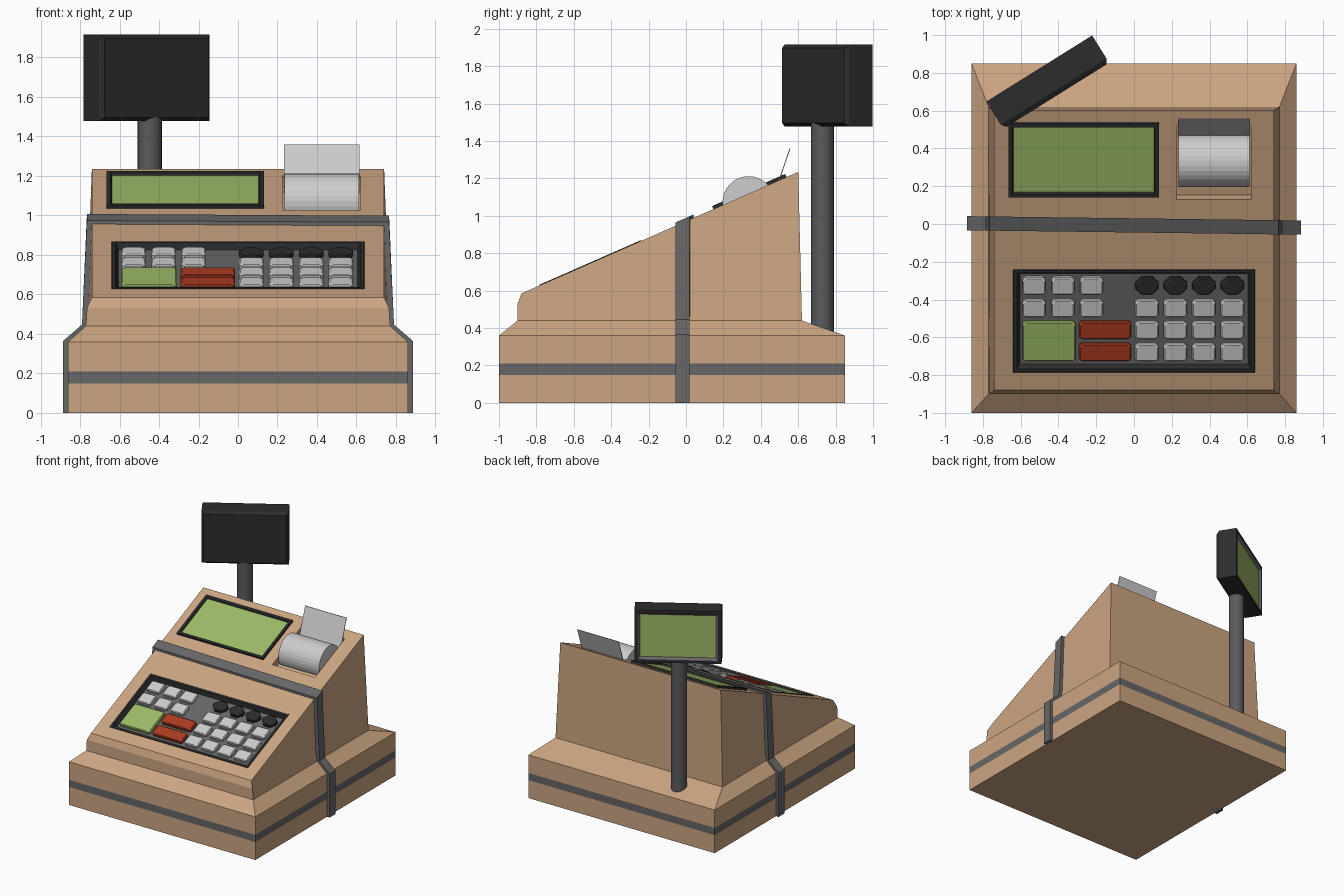
import bpy, bmesh, math
from mathutils import Matrix, Vector

if "Cube" in bpy.data.objects:
    bpy.data.objects.remove(bpy.data.objects["Cube"])


def srgb(c):
    return tuple((v / 255 / 12.92) if v < 10 else ((v / 255 + 0.055) / 1.055) ** 2.4 for v in c) + (1,)


MATS = {}
for mat_name, rgb in {"tan": (204, 165, 130), "grey": (103, 103, 103), "black": (44, 44, 44),
                      "pole_grey": (92, 90, 92), "light_grey": (205, 205, 205),
                      "green": (158, 187, 104), "red": (170, 58, 32)}.items():
    MATS[mat_name] = bpy.data.materials.new(mat_name)
    MATS[mat_name].diffuse_color = srgb(rgb)

# Sloped console top: z along y, and a frame lying on it (local z = normal)
Y0, Z0, Y1, Z1 = -0.88, 0.585, 0.60, 1.235
ANG = math.atan2(Z1 - Z0, Y1 - Y0)


def slope(y):
    return Z0 + (y - Y0) * math.tan(ANG)


SLOPE = Matrix.Translation((0, 0, slope(0))) @ Matrix.Rotation(ANG, 4, 'X')


def finish(name, bm, mats):
    bmesh.ops.recalc_face_normals(bm, faces=bm.faces)
    me = bpy.data.meshes.new(name)
    bm.to_mesh(me)
    bm.free()
    for m in mats:
        me.materials.append(MATS[m])
    ob = bpy.data.objects.new(name, me)
    bpy.context.collection.objects.link(ob)
    return ob


def rect(x0, x1, y0, y1, z, cut=0.0):
    """Rectangle loop, with optional cut corners."""
    if cut == 0:
        return [(x0, y0, z), (x1, y0, z), (x1, y1, z), (x0, y1, z)]
    c = cut
    return [(x0 + c, y0, z), (x1 - c, y0, z), (x1, y0 + c, z), (x1, y1 - c, z),
            (x1 - c, y1, z), (x0 + c, y1, z), (x0, y1 - c, z), (x0, y0 + c, z)]


def loft(name, loops, bands, start=None, end=None, matrix=Matrix()):
    """Join loops with quads; bands gives a colour per gap, start/end cap colours."""
    used = list(dict.fromkeys([m for m in bands + [start, end] if m]))
    bm = bmesh.new()
    rows = [[bm.verts.new(matrix @ Vector(p)) for p in lp] for lp in loops]
    n = len(loops[0])
    for a, b, m in zip(rows, rows[1:], bands):
        for i in range(n):
            f = bm.faces.new((a[i], a[(i + 1) % n], b[(i + 1) % n], b[i]))
            f.material_index = used.index(m)
    for row, m in ((rows[0], start), (rows[-1], end)):
        if m:
            bm.faces.new(row).material_index = used.index(m)
    return finish(name, bm, used)


def on_slope(x0, x1, y0, y1, h, inset=0.0, cut=0.0):
    """Loop on the sloped top, y given in world units."""
    k = math.cos(ANG)
    return rect(x0 + inset, x1 - inset, y0 / k + inset, y1 / k - inset, h, cut)


def cylinder(name, mat, radius, length, sides, matrix):
    bm = bmesh.new()
    bmesh.ops.create_cone(bm, cap_ends=True, segments=sides, radius1=radius, radius2=radius,
                          depth=length, matrix=matrix)
    return finish(name, bm, [mat])


# Drawer base with grey stripe and chamfered top
loft("base", [rect(-.86, .86, -1, .85, z) for z in (0, .15, .21, .36)] + [rect(-.77, .77, -.90, .62, .44)],
     ["tan", "grey", "tan", "tan"], "tan", "tan")

# Console body: side profile (y, z, half width)
profile = [(-.90, .44, .77), (-.90, .53, .765), (Y0, Z0, .74), (Y1, Z1, .74), (.62, .44, .77)]
body = loft("console_body", [[(s * w, y, z) for y, z, w in profile] for s in (-1, 1)],
            ["tan"], "tan", "tan")

# Recesses for keypad and paper roll
KEYPAD = (-.64, .64, -.785, -.24)
TRAY = (.225, .62, .13, .52)
for area, depth in ((KEYPAD, .034), (TRAY, .06)):
    cutter = loft("cutter", [on_slope(*area, h) for h in (-depth, .1)], ["tan"], "tan", "tan", SLOPE)
    cutter.hide_render = True
    mod = body.modifiers.new("recess", 'BOOLEAN')
    mod.operation, mod.solver, mod.object = 'DIFFERENCE', 'EXACT', cutter
    bpy.context.view_layer.objects.active = body
    bpy.ops.object.modifier_apply(modifier="recess")
    bpy.data.objects.remove(cutter)

# Keypad frame and floor
loft("keypad_panel", [on_slope(*KEYPAD, .0), on_slope(*KEYPAD, .004, .003), on_slope(*KEYPAD, .004, .02),
                      on_slope(*KEYPAD, -.03, .036)], ["black"] * 3, None, "grey", SLOPE)


def key(name, mat, x0, x1, y0, y1, cut):
    area = (x0, x1, y0, y1)
    loft(name, [on_slope(*area, -.031, 0, cut), on_slope(*area, -.009, 0, cut),
                on_slope(*area, -.004, .006, cut)], [mat] * 2, None, mat, SLOPE)


# Keys
rows = [(-.378, -.288), (-.497, -.407), (-.612, -.522), (-.73, -.64)]
for r, (ya, yb) in enumerate(rows):
    for c in range(4):
        x = .006 + c * .151
        key("function_key" if r == 0 else "number_key", "black" if r == 0 else "light_grey",
            x, x + .124, ya, yb, .034 if r == 0 else .014)
    if r < 2:
        for c in range(3):
            x = -.59 + c * .152
            key("side_key", "light_grey", x, x + .122, ya, yb, .014)
    else:
        key("red_key", "red", -.29, -.015, ya, yb, .012)
key("enter_key", "green", -.59, -.31, -.73, -.522, .012)

# Operator screen on the slope
SCREEN = (-.665, .132, .147, .537)
loft("operator_screen", [on_slope(*SCREEN, -.002), on_slope(*SCREEN, .018), on_slope(*SCREEN, .018, .02),
                         on_slope(*SCREEN, .006, .027)], ["black"] * 3, None, "green", SLOPE)

# Paper roll and printed strip
cylinder("paper_roll", "light_grey", .14, .375, 32,
         Matrix.Translation((.424, .335, 1.072)) @ Matrix.Rotation(math.pi / 2, 4, 'Y'))
loft("paper_strip", [rect(.232, .614, y, y + .005, z) for y, z in ((.465, 1.10), (.553, 1.36))],
     ["light_grey"], "light_grey", "light_grey")

# Strap running over the body, slightly skewed
outer = [(.885, 0), (.885, .365), (.79, .447), (.765, .018)]
inner = [(.85, 0), (.85, .35), (.755, .42), (.73, -.02)]


def strap_loop(half, y):
    right = [(x, y - .013 * x, z) for x, z in half]
    left = [(-x, y + .013 * x, z) for x, z in reversed(half)]
    pts = right + left
    for i in (3, 4):  # top corners follow the slope
        px, py, h = pts[i]
        pts[i] = (px, py, slope(py) + h)
    return pts


bm = bmesh.new()
loops = [[bm.verts.new(p) for p in strap_loop(half, y)]
         for half, y in ((outer, -.045), (outer, .03), (inner, .03), (inner, -.045))]
for a, b in zip(loops, loops[1:] + loops[:1]):
    for i in range(7):
        bm.faces.new((a[i], a[i + 1], b[i + 1], b[i]))
for i in (0, 7):
    bm.faces.new([lp[i] for lp in loops])
finish("strap", bm, ["grey"])

# Customer display pole
pole = cylinder("display_pole", "pole_grey", .061, 1.16, 24, Matrix.Translation((-.447, .73, .95)))
bpy.ops.object.select_all(action='DESELECT')
pole.select_set(True)
bpy.context.view_layer.objects.active = pole
bpy.ops.object.shade_smooth_by_angle(angle=math.radians(40))

# Customer display, screen turned to the back left
turn = (Matrix.Translation((-.457, .752, 1.697)) @ Matrix.Rotation(math.radians(212), 4, 'Z')
        @ Matrix.Rotation(math.pi / 2, 4, 'X'))


def disp(inset, z):
    return rect(-.33 + inset, .33 - inset, -.218 + inset, .218 - inset, z)


loft("customer_display", [disp(.018, -.086), disp(0, -.06), disp(0, .084), disp(.022, .084),
                          disp(.042, .066)], ["black"] * 3 + ["grey"], "black", "green", turn)

for m in bpy.data.materials:
    if m.users and not m.is_grease_pencil:
        m.use_nodes = True
        m.node_tree.nodes["Principled BSDF"].inputs["Base Color"].default_value = m.diffuse_color
